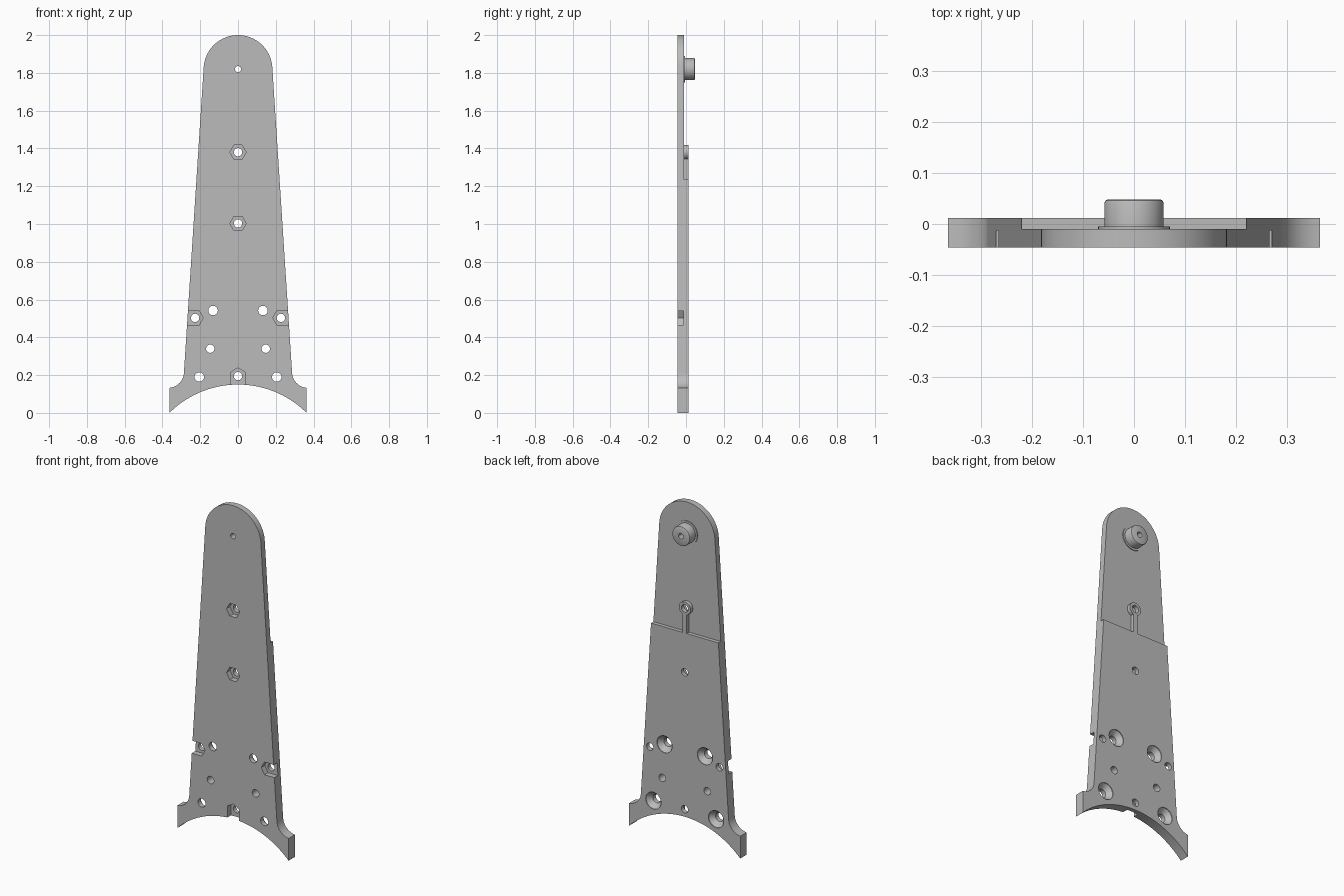
import bpy, bmesh
from math import sin, cos, radians

if "Cube" in bpy.data.objects:
    bpy.data.objects.remove(bpy.data.objects["Cube"])

grey = bpy.data.materials.new("plain_grey")
grey.use_nodes = True
GREY = (0.5, 0.5, 0.5, 1)
grey.diffuse_color = GREY
grey.node_tree.nodes["Principled BSDF"].inputs["Base Color"].default_value = GREY

FRONT, BACK, THIN_BACK, POCKET = -0.046, 0.012, -0.01, -0.013
STEP_Z, HUB_Z, RING_Z = 1.235, 1.82, 1.38


def arc(cx, cz, r, a0, a1, n):
    """Points on an arc in the x-z plane, angles in degrees."""
    angles = [radians(a0 + (a1 - a0) * i / n) for i in range(n + 1)]
    return [(cx + r * cos(a), cz + r * sin(a)) for a in angles]


def circle(x, z, r, n=32, start=0):
    return arc(x, z, r, start, start + 360, n)[:-1]


def finish(name, bm):
    bmesh.ops.recalc_face_normals(bm, faces=bm.faces[:])
    mesh = bpy.data.meshes.new(name)
    bm.to_mesh(mesh)
    bm.free()
    mesh.materials.append(grey)
    ob = bpy.data.objects.new(name, mesh)
    bpy.context.collection.objects.link(ob)
    return ob


def loft(name, sections):
    """Solid through matching x-z outlines, given as (outline, y) pairs."""
    bm = bmesh.new()
    rings = [[bm.verts.new((x, y, z)) for x, z in pts] for pts, y in sections]
    for a, b in zip(rings, rings[1:]):
        for i in range(len(a)):
            j = (i + 1) % len(a)
            bm.faces.new((a[i], a[j], b[j], b[i]))
    bm.faces.new(rings[0])
    bm.faces.new(rings[-1])
    return finish(name, bm)


def prism(name, pts, y0, y1):
    return loft(name, [(pts, y0), (pts, y1)])


def rect(x0, x1, z0, z1):
    return [(x0, z0), (x1, z0), (x1, z1), (x0, z1)]


def cut(ob, cutter):
    cutter.hide_render = True
    mod = ob.modifiers.new("cut", "BOOLEAN")
    mod.operation, mod.solver, mod.object = "DIFFERENCE", "EXACT", cutter
    bpy.context.view_layer.objects.active = ob
    bpy.ops.object.modifier_apply(modifier=mod.name)
    bpy.data.objects.remove(cutter)


def drill(ob, x, z, r):
    cut(ob, prism("drill_cutter", circle(x, z, r), -0.2, 0.2))


# Tapered plate: arched foot, flared corners, round top
half = arc(0, -0.364, 0.514, 90, 45.1, 20)
half += arc(0.371, 0.217, 0.085, 265, 180, 10)
half += arc(0, 1.818, 0.182, 3.5, 90, 24)
outline = half + [(-x, z) for x, z in half[-2:0:-1]]
plate = prism("tapered_plate", outline, FRONT, BACK)

# Thinner upper part
cut(plate, prism("step_cutter", rect(-1, 1, STEP_Z, 3), THIN_BACK, 0.2))

# Hexagonal nut pockets on the front, three of them open at an edge
HEX = 0.043
FLAT = HEX * cos(radians(30))
pockets = [circle(0, z, HEX, 6) for z in (1.003, RING_Z)]
for side in (-1, 1):
    nut = arc(0, 0, HEX, 90 + 30, 270 - 30, 2)
    slot = [(side * (0.227 + x), 0.503 + z) for x, z in nut]
    slot += [(side * 0.5, 0.503 - FLAT), (side * 0.5, 0.503 + FLAT)]
    pockets.append(slot)
pockets.append(arc(0, 0.195, HEX, 30, 150, 2) + [(-FLAT, 0), (FLAT, 0)])
for pts in pockets:
    cut(plate, prism("pocket_cutter", pts, -0.2, POCKET))

# Through holes
for z in (1.003, RING_Z, 0.195):
    drill(plate, 0, z, 0.022)
drill(plate, 0, HUB_Z, 0.016)
for side in (-1, 1):
    drill(plate, side * 0.227, 0.503, 0.022)
    drill(plate, side * 0.147, 0.34, 0.022)
    # Countersunk holes, wide at the back
    for x, z in ((0.132, 0.542), (0.205, 0.19)):
        drill(plate, side * x, z, 0.025)
        cut(plate, loft("sink_cutter", [(circle(side * x, z, 0.024), -0.02),
                                        (circle(side * x, z, 0.05), BACK - 0.004),
                                        (circle(side * x, z, 0.05), BACK + 0.02)]))

# Hub and its collar on the back, near the top
collar = prism("hub_collar", circle(0, HUB_Z, 0.07, 48), THIN_BACK, -0.005)
hub = loft("hub", [(circle(0, HUB_Z, r, 48), y) for r, y in
                   ((0.058, THIN_BACK), (0.058, 0.041), (0.056, 0.046), (0.052, 0.048))])
for part in (collar, hub):
    drill(part, 0, HUB_Z, 0.016)

# Screw ring and the rib joining it to the step
ring = prism("screw_ring", circle(0, RING_Z, 0.038), THIN_BACK, BACK)
drill(ring, 0, RING_Z, 0.022)
rib = prism("ring_rib", rect(-0.013, 0.013, STEP_Z, 1.35), THIN_BACK, BACK)

# Smooth round walls, keep sharp edges
bpy.ops.object.select_all(action="DESELECT")
for part in (plate, collar, hub, ring, rib):
    part.select_set(True)
bpy.context.view_layer.objects.active = plate
bpy.ops.object.shade_smooth_by_angle(angle=radians(30))
